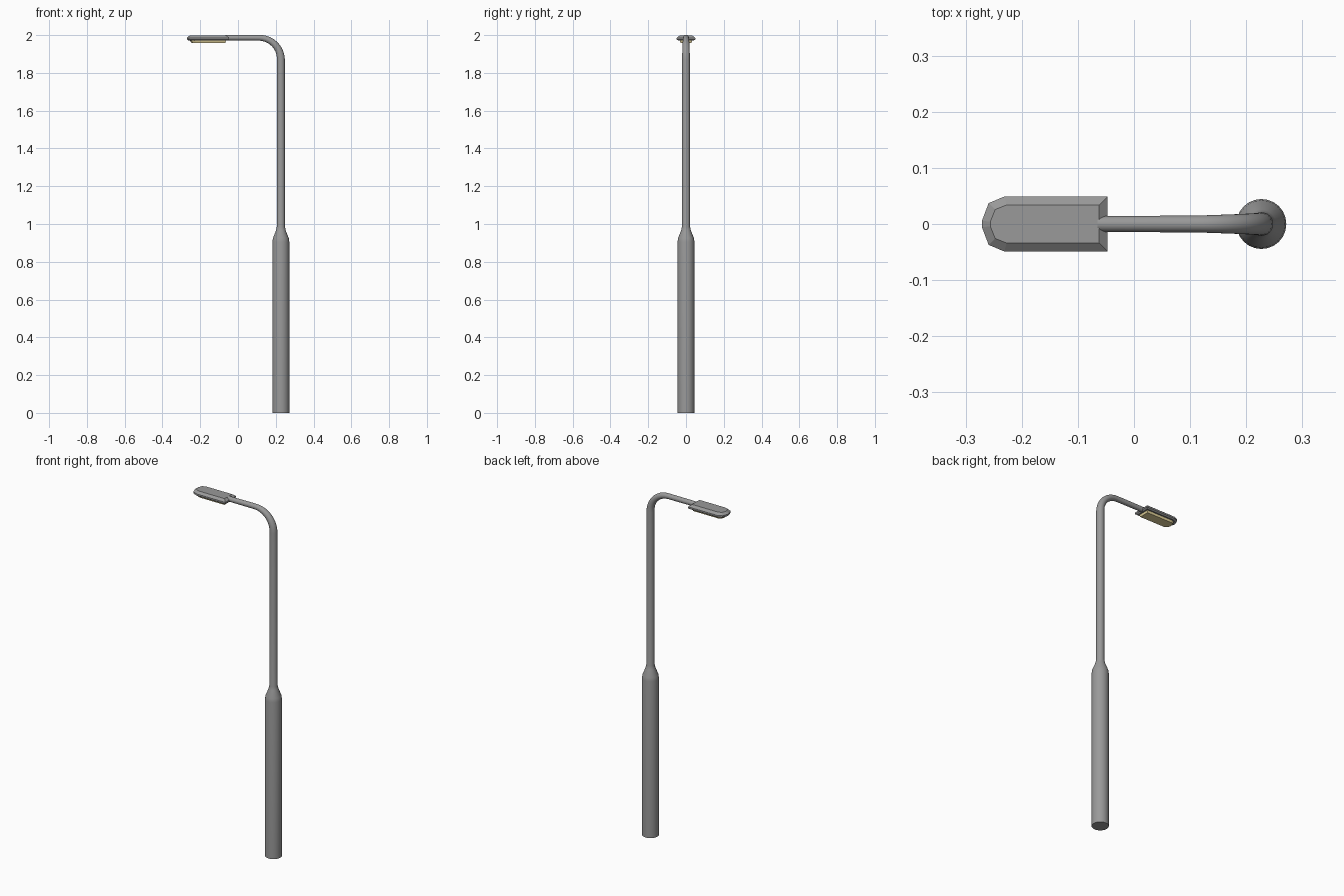
import bpy, bmesh, math
from mathutils import Vector

if "Cube" in bpy.data.objects:
    bpy.data.objects.remove(bpy.data.objects["Cube"])

SIDES = 24
POLE_X = 0.227


def material(name, colour):
    mat = bpy.data.materials.new(name)
    mat.diffuse_color = (*colour, 1)
    mat.use_nodes = True
    mat.node_tree.nodes["Principled BSDF"].inputs["Base Color"].default_value = mat.diffuse_color
    return mat


def loft(name, rings, mat, smooth=False):
    """Skin a list of equal-length vertex rings and cap both ends."""
    bm = bmesh.new()
    rows = [[bm.verts.new(p) for p in ring] for ring in rings]
    n = len(rows[0])
    for a, b in zip(rows, rows[1:]):
        for i in range(n):
            j = (i + 1) % n
            bm.faces.new((a[i], a[j], b[j], b[i]))
    bm.faces.new(rows[0])
    bm.faces.new(rows[-1])
    bmesh.ops.recalc_face_normals(bm, faces=bm.faces)
    mesh = bpy.data.meshes.new(name)
    bm.to_mesh(mesh)
    bm.free()
    mesh.materials.append(mat)
    obj = bpy.data.objects.new(name, mesh)
    bpy.context.collection.objects.link(obj)
    if smooth:
        bpy.ops.object.select_all(action='DESELECT')
        obj.select_set(True)
        bpy.context.view_layer.objects.active = obj
        bpy.ops.object.shade_smooth_by_angle(angle=math.radians(40))
    return obj


def tube_ring(x, z, radius, tilt):
    """Circle facing along a path direction; tilt 0 = up, 90 degrees = towards -x."""
    across = Vector((math.cos(tilt), 0, math.sin(tilt)))
    side = Vector((0, 1, 0))
    return [Vector((x, 0, z)) + radius * (math.cos(a) * across + math.sin(a) * side)
            for a in (2 * math.pi * i / SIDES for i in range(SIDES))]


def head_ring(back, shoulder, tip, half, z):
    """Lamp head outline: square at the back, faceted round nose."""
    nose = shoulder - tip
    side = [(back, half), (shoulder, half), (shoulder - 0.7 * nose, 0.76 * half), (tip, 0.12 * half)]
    outline = side + [(x, -y) for x, y in reversed(side)]
    return [(x, y, z) for x, y in outline]


metal = material("dark_grey_metal", (0.32, 0.32, 0.32))
glow = material("warm_lens", (0.80, 0.68, 0.34))

# Pole: thick base, shoulder, slim shaft, bend and arm in one sweep
rings = [tube_ring(POLE_X, z, r, 0) for z, r in
         ((0, 0.0445), (0.905, 0.0445), (0.925, 0.042), (0.965, 0.026),
          (0.985, 0.0215), (1.88, 0.021))]
BEND, ARM_Z = 0.115, 1.986
STEPS = 10
for i in range(1, STEPS + 1):
    t = math.pi / 2 * i / STEPS
    rings.append(tube_ring(POLE_X - BEND + BEND * math.cos(t),
                           ARM_Z - BEND + BEND * math.sin(t),
                           0.021 - 0.006 * i / STEPS, t))
rings.append(tube_ring(-0.065, ARM_Z, 0.0142, math.pi / 2))
rings[5] = tube_ring(POLE_X, ARM_Z - BEND, 0.021, 0)
loft("pole_and_arm", rings, metal, smooth=True)

# Lamp head housing: flat faces, sloped top and underside
loft("lamp_housing", [
    head_ring(-0.062, -0.227, -0.256, 0.034, 1.998),
    head_ring(-0.047, -0.231, -0.271, 0.049, 1.986),
    head_ring(-0.047, -0.231, -0.271, 0.049, 1.977),
    head_ring(-0.055, -0.229, -0.262, 0.041, 1.971),
], metal)

# Lamp lens below the housing
loft("lamp_lens", [
    head_ring(-0.062, -0.227, -0.255, 0.034, 1.973),
    head_ring(-0.067, -0.224, -0.247, 0.029, 1.959),
], glow)
